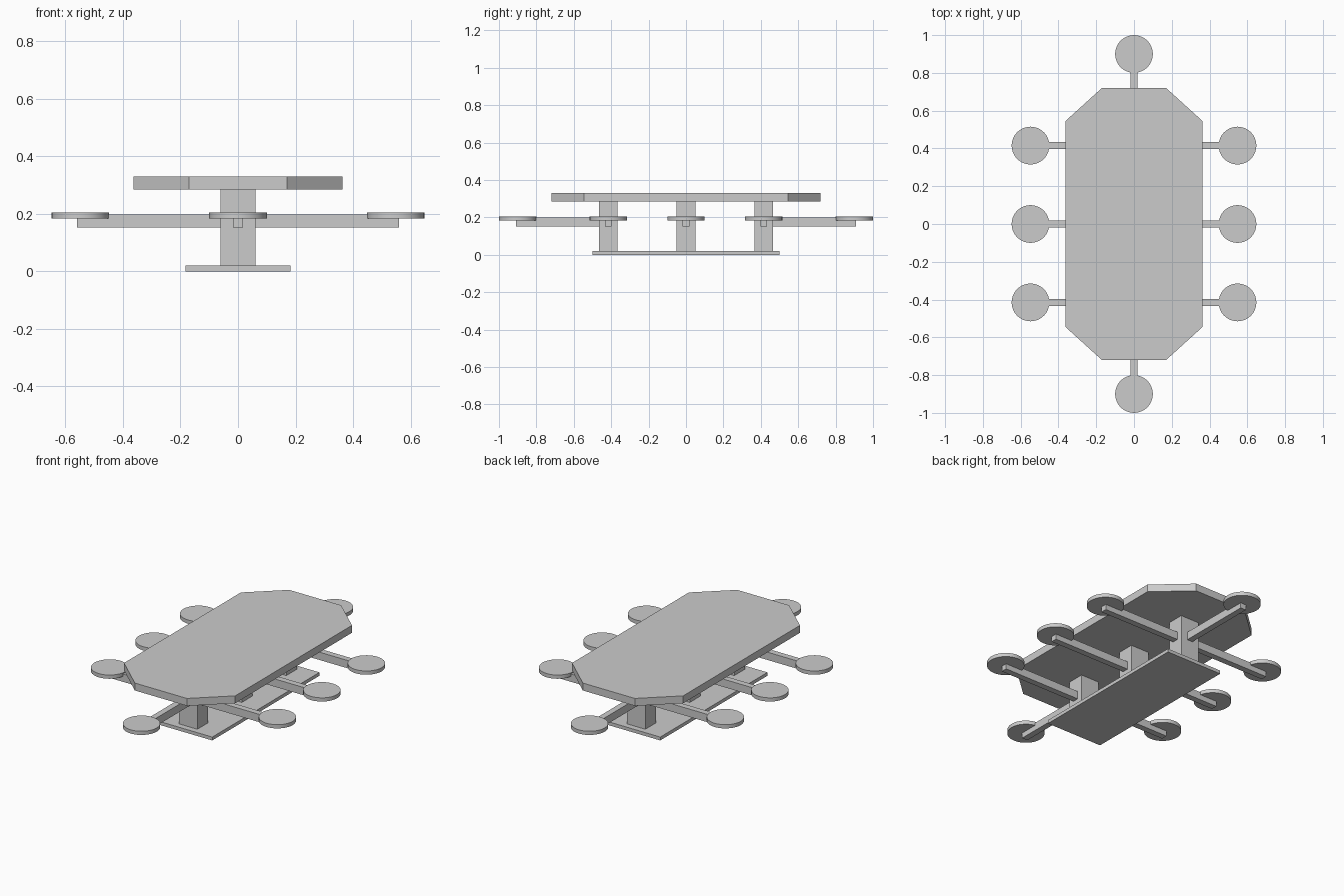
import bpy, bmesh, math

if "Cube" in bpy.data.objects:
    bpy.data.objects.remove(bpy.data.objects["Cube"])


def finish(name, bm):
    bmesh.ops.recalc_face_normals(bm, faces=bm.faces)
    me = bpy.data.meshes.new(name)
    bm.to_mesh(me)
    bm.free()
    ob = bpy.data.objects.new(name, me)
    bpy.context.collection.objects.link(ob)
    return ob


def prism(name, outline, z0, z1):
    bm = bmesh.new()
    face = bm.faces.new([bm.verts.new((x, y, z0)) for x, y in outline])
    ext = bmesh.ops.extrude_face_region(bm, geom=[face])
    for v in ext["geom"]:
        if isinstance(v, bmesh.types.BMVert):
            v.co.z = z1
    # the starting face stays as the bottom cap
    if not face.is_valid or len(bm.faces) < len(outline) + 2:
        bmesh.ops.holes_fill(bm, edges=bm.edges)
    return finish(name, bm)


def box(name, x0, x1, y0, y1, z0, z1):
    return prism(name, [(x0, y0), (x1, y0), (x1, y1), (x0, y1)], z0, z1)


def seat(name, x, y, r=0.1, n=32):
    ring = [(x + r * math.cos(2 * math.pi * i / n),
             y + r * math.sin(2 * math.pi * i / n)) for i in range(n)]
    ob = prism(name, ring, 0.183, 0.205)
    bpy.context.view_layer.objects.active = ob
    ob.select_set(True)
    bpy.ops.object.shade_smooth_by_angle(angle=math.radians(30))
    ob.select_set(False)


# Table top with clipped corners
prism("table_top", [(0.17, -0.72), (0.363, -0.545), (0.363, 0.545), (0.17, 0.72),
                    (-0.17, 0.72), (-0.363, 0.545), (-0.363, -0.545), (-0.17, -0.72)],
      0.285, 0.329)

# Floor plate
box("base_plate", -0.182, 0.182, -0.5, 0.5, 0, 0.02)

# Posts, cross arms and side seats
for label, y in (("front", -0.415), ("middle", 0), ("back", 0.415)):
    box(label + "_post", -0.06, 0.06, y - 0.05, y + 0.05, 0.02, 0.285)
    box(label + "_cross_arm", -0.56, 0.56, y - 0.018, y + 0.018, 0.152, 0.198)
    for side, x in (("left", -0.548), ("right", 0.548)):
        seat(f"{label}_{side}_seat", x, y)

# End arms and end seats
for label, s in (("front", -1), ("back", 1)):
    box(label + "_end_arm", -0.018, 0.018, *sorted((s * 0.415, s * 0.91)), 0.152, 0.198)
    seat(label + "_end_seat", 0, s * 0.9)
